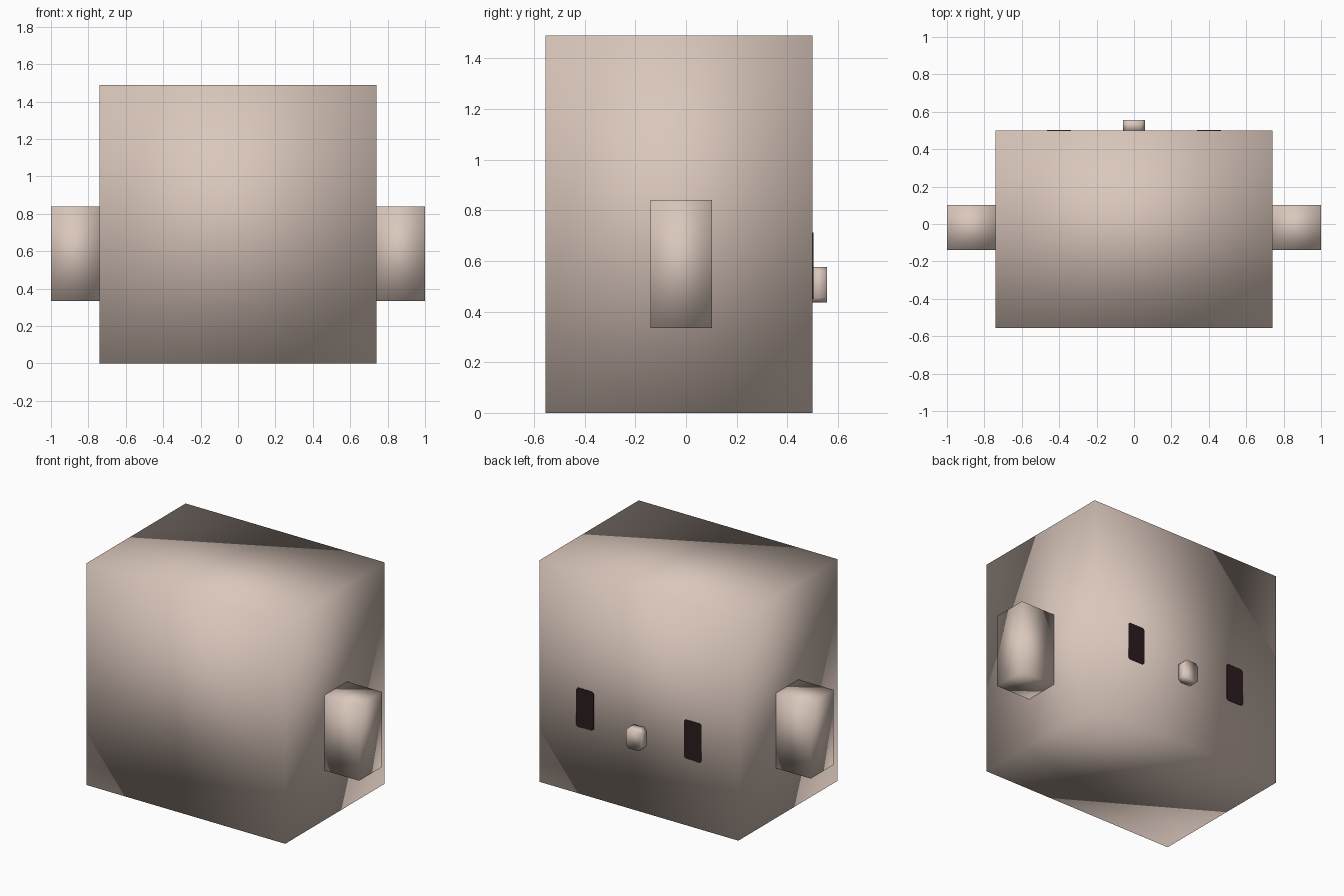
import bpy, bmesh

if "Cube" in bpy.data.objects:
    bpy.data.objects.remove(bpy.data.objects["Cube"])


def material(name, rgb):
    m = bpy.data.materials.new(name)
    m.diffuse_color = (*rgb, 1)
    m.use_nodes = True
    m.node_tree.nodes["Principled BSDF"].inputs["Base Color"].default_value = m.diffuse_color
    return m


SKIN = material("pale skin", (0.70, 0.57, 0.50))
DARK = material("dark brown", (0.024, 0.012, 0.013))


def finish(name, bm, mat, smooth):
    bmesh.ops.recalc_face_normals(bm, faces=bm.faces)
    for f in bm.faces:
        f.smooth = smooth
    me = bpy.data.meshes.new(name)
    bm.to_mesh(me)
    bm.free()
    me.materials.append(mat)
    ob = bpy.data.objects.new(name, me)
    bpy.context.collection.objects.link(ob)


def box(name, lo, hi, mat, smooth=True):
    bm = bmesh.new()
    bmesh.ops.create_cube(bm, size=1)
    for v in bm.verts:
        v.co = [lo[i] if v.co[i] < 0 else hi[i] for i in range(3)]
    finish(name, bm, mat, smooth)


def plate(name, cx, cz, w, h, cut, y0, y1, mat, smooth):
    # upright plate facing +y with clipped corners
    a, b = w / 2, h / 2
    outline = [(a, b - cut), (a - cut, b), (cut - a, b), (-a, b - cut),
               (-a, cut - b), (cut - a, -b), (a - cut, -b), (a, cut - b)]
    bm = bmesh.new()
    face = bm.faces.new([bm.verts.new((cx + x, y0, cz + z)) for x, z in outline])
    ext = bmesh.ops.extrude_face_region(bm, geom=[face])
    for v in ext["geom"]:
        if isinstance(v, bmesh.types.BMVert):
            v.co.y = y1
    finish(name, bm, mat, smooth)


# Head block
box("head", (-0.74, -0.555, 0), (0.74, 0.50, 1.49), SKIN)

# Ears and eyes on both sides
for side, s in (("right", 1), ("left", -1)):
    x = sorted((s * 0.735, s * 1.0))
    box(side + "_ear", (x[0], -0.14, 0.335), (x[1], 0.102, 0.84), SKIN)
    plate(side + "_eye", s * 0.401, 0.58, 0.13, 0.262, 0.012, 0.497, 0.503, DARK, False)

# Nose
plate("nose", 0.0, 0.505, 0.115, 0.14, 0.02, 0.495, 0.556, SKIN, True)
